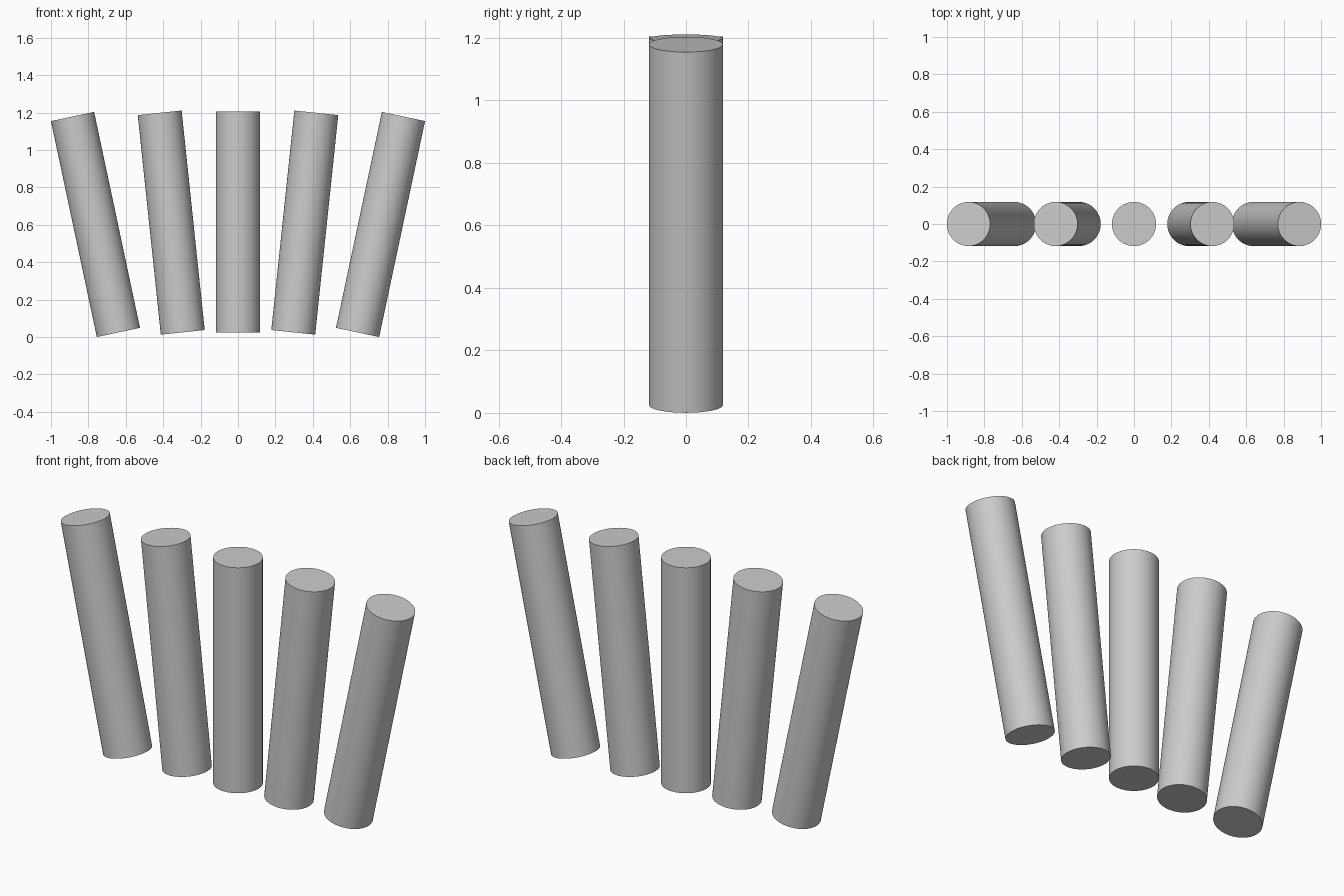
import bpy
import math

cube = bpy.data.objects.get("Cube")
if cube:
    bpy.data.objects.remove(cube, do_unlink=True)

RADIUS, LENGTH = 0.118, 1.18

# Single plain grey
grey = bpy.data.materials.new("light_grey")
grey.use_nodes = True
color = (0.6, 0.6, 0.6, 1)
grey.diffuse_color = color
grey.node_tree.nodes["Principled BSDF"].inputs["Base Color"].default_value = color


def add_rod(name, x, z, tilt):
    """Round rod centred at (x, 0, z), leaning sideways by tilt degrees."""
    bpy.ops.mesh.primitive_cylinder_add(
        vertices=64, radius=RADIUS, depth=LENGTH,
        location=(x, 0, z), rotation=(0, math.radians(tilt), 0))
    rod = bpy.context.object
    rod.name = name
    rod.data.materials.append(grey)
    bpy.ops.object.shade_smooth_by_angle(angle=math.radians(40))


# Upright middle rod, then mirrored pairs fanning outwards
add_rod("middle_rod", 0, 0.615, 0)
for side, sign in (("left", 1), ("right", -1)):
    add_rod(f"inner_rod_{side}", sign * 0.357, 0.612, sign * 6)
    add_rod(f"outer_rod_{side}", sign * 0.762, 0.602, sign * 12)
